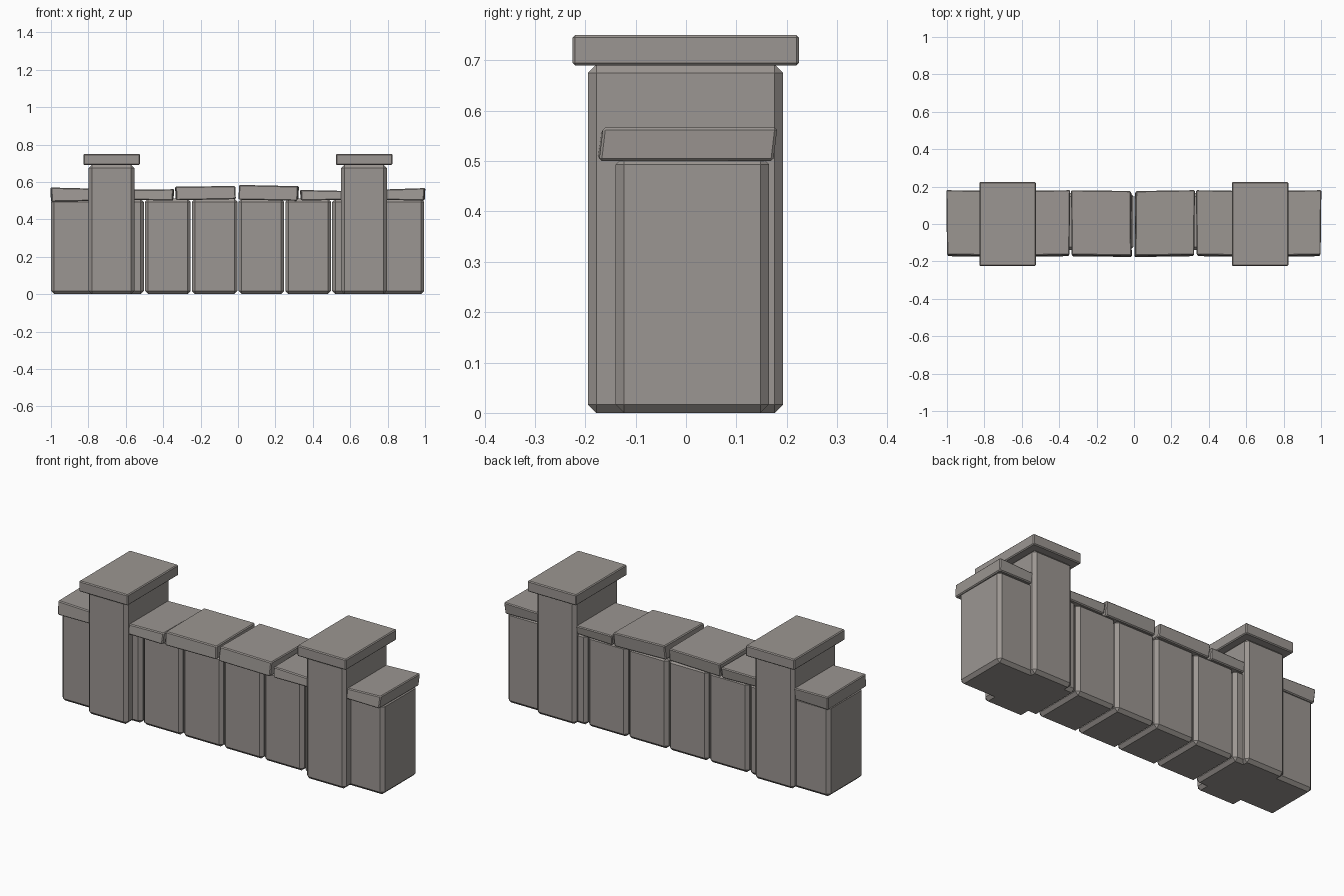
import bpy, bmesh

if "Cube" in bpy.data.objects:
    bpy.data.objects.remove(bpy.data.objects["Cube"])

stone = bpy.data.materials.new("warm grey stone")
stone.diffuse_color = (0.33, 0.306, 0.287, 1)
stone.use_nodes = True
stone.node_tree.nodes["Principled BSDF"].inputs["Base Color"].default_value = stone.diffuse_color


def block(name, x, y, z, chamfer, adjust=None):
    """Chamfered box from (min, max) ranges; adjust moves its corners first."""
    bm = bmesh.new()
    bmesh.ops.create_cube(bm, size=1)
    for v in bm.verts:
        side = [c > 0 for c in v.co]
        v.co = [r[s] for r, s in zip((x, y, z), side)]
        if adjust:
            adjust(v.co, side)
    bmesh.ops.bevel(bm, geom=bm.edges[:], offset=chamfer, segments=1,
                    affect='EDGES', profile=0.5)
    mesh = bpy.data.meshes.new(name)
    bm.to_mesh(mesh)
    bm.free()
    mesh.materials.append(stone)
    obj = bpy.data.objects.new(name, mesh)
    bpy.context.collection.objects.link(obj)
    return obj


# Row of upright wall stones
for i in range(8):
    x0 = -1 + i * 0.25
    left = x0 + (0.003 if i else 0)
    right = x0 + 0.25 - (0.003 if i < 7 else 0.005)
    block(f"wall_stone_{i + 1}", (left, right), (-0.14, 0.165), (0, 0.51), 0.017)

# Two pillars with flat caps
for name, cx in (("left", -0.676), ("right", 0.674)):
    block(name + "_pillar", (cx - 0.122, cx + 0.122), (-0.195, 0.193), (0, 0.692), 0.017)
    block(name + "_pillar_cap", (cx - 0.151, cx + 0.151), (-0.225, 0.224), (0.69, 0.75), 0.005)

# Uneven coping slabs: x range, bottom z, top z at left and right end, top lean
slabs = [
    (-0.998, -0.675, 0.494, 0.570, 0.562, -0.004),
    (-0.665, -0.347, 0.500, 0.557, 0.561, 0.004),
    (-0.332, -0.013, 0.502, 0.575, 0.578, -0.003),
    (0.004, 0.320, 0.499, 0.584, 0.577, 0.004),
    (0.337, 0.660, 0.500, 0.557, 0.550, -0.004),
    (0.668, 0.996, 0.500, 0.556, 0.567, 0.004),
]
for i, (x0, x1, zb, zl, zr, lean) in enumerate(slabs):
    def adjust(co, side, x0=x0, zb=zb, zl=zl, zr=zr, lean=lean):
        if side[2]:
            co.z = zr if side[0] else zl
            co.x += lean
            co.y += 0.006
        else:
            co.z = zb + (0.006 if side[0] != (lean > 0) else 0)
            co.y -= 0.002
        # slight skew in plan
        co.y += lean * (1 if side[0] else -1) * 0.6
        co.x += lean * (1 if side[1] else -1) * 0.5
    block(f"coping_slab_{i + 1}", (x0, x1), (-0.173, 0.173), (zb, zl), 0.005, adjust)
